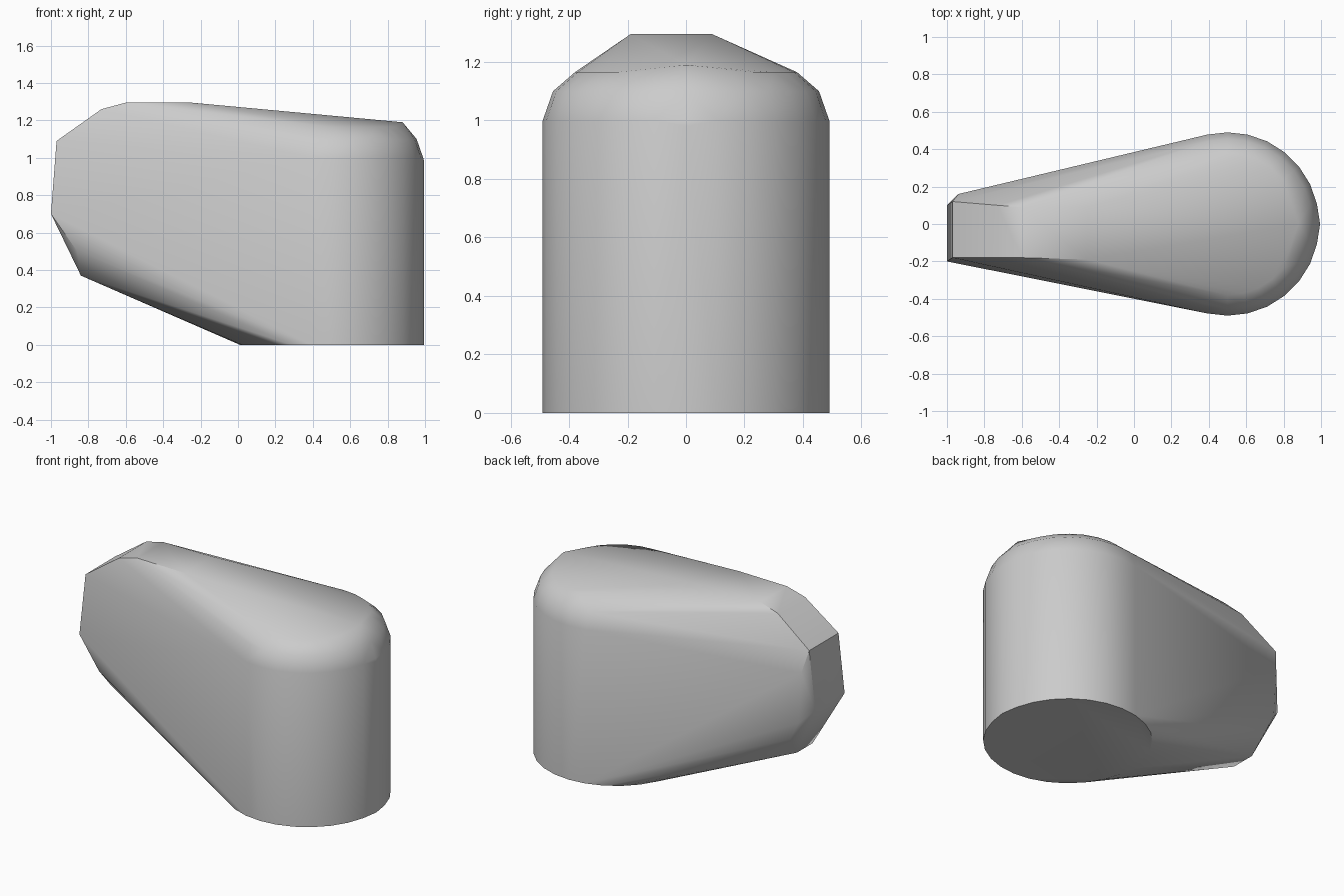
import bpy, bmesh, math

cube = bpy.data.objects.get("Cube")
if cube:
    bpy.data.objects.remove(cube, do_unlink=True)

grey = bpy.data.materials.new("light grey")
grey.use_nodes = True
colour = (0.6, 0.6, 0.6, 1)
grey.diffuse_color = colour
grey.node_tree.nodes["Principled BSDF"].inputs["Base Color"].default_value = colour

bm = bmesh.new()


def ring(radius, z, count=28):
    """Circle of points around the upright round end."""
    for i in range(count):
        a = math.tau * i / count
        bm.verts.new((0.5 + radius * math.cos(a), radius * math.sin(a), z))


# Round end: straight wall with a rounded upper rim
for radius, z in ((0.49, 0), (0.49, 1.0), (0.455, 1.1), (0.38, 1.165)):
    ring(radius, z)
bm.verts.new((0.88, 0, 1.19))
bm.verts.new((0.995, 0, 0))
bm.verts.new((0.995, 0, 0.98))

# Narrow end: stations of x, z, front y, back y
stations = (
    (-0.25, 1.295, -0.19, 0.09),
    (-0.60, 1.295, -0.18, 0.09),
    (-0.73, 1.26, -0.18, 0.10),
    (-0.97, 1.09, -0.18, 0.12),
    (-0.94, 0.95, -0.19, 0.16),
    (-1.00, 0.70, -0.20, 0.10),
    (-0.92, 0.62, -0.20, 0.16),
    (-0.86, 0.50, -0.20, 0.16),
    (-0.84, 0.37, -0.10, 0.06),
)
for x, z, front, back in stations:
    bm.verts.new((x, front, z))
    bm.verts.new((x, back, z))

# Wrap one closed skin around both ends
hull = bmesh.ops.convex_hull(bm, input=bm.verts)
loose = [v for v in bm.verts if not v.link_faces]
bmesh.ops.delete(bm, geom=loose, context='VERTS')
bmesh.ops.dissolve_limit(bm, angle_limit=0.01, verts=bm.verts, edges=bm.edges)
bmesh.ops.recalc_face_normals(bm, faces=bm.faces)

mesh = bpy.data.meshes.new("tapered_body")
bm.to_mesh(mesh)
bm.free()
mesh.materials.append(grey)
body = bpy.data.objects.new("tapered_body", mesh)
bpy.context.collection.objects.link(body)

bpy.ops.object.select_all(action='DESELECT')
body.select_set(True)
bpy.context.view_layer.objects.active = body
bpy.ops.object.shade_smooth_by_angle(angle=math.radians(35))
